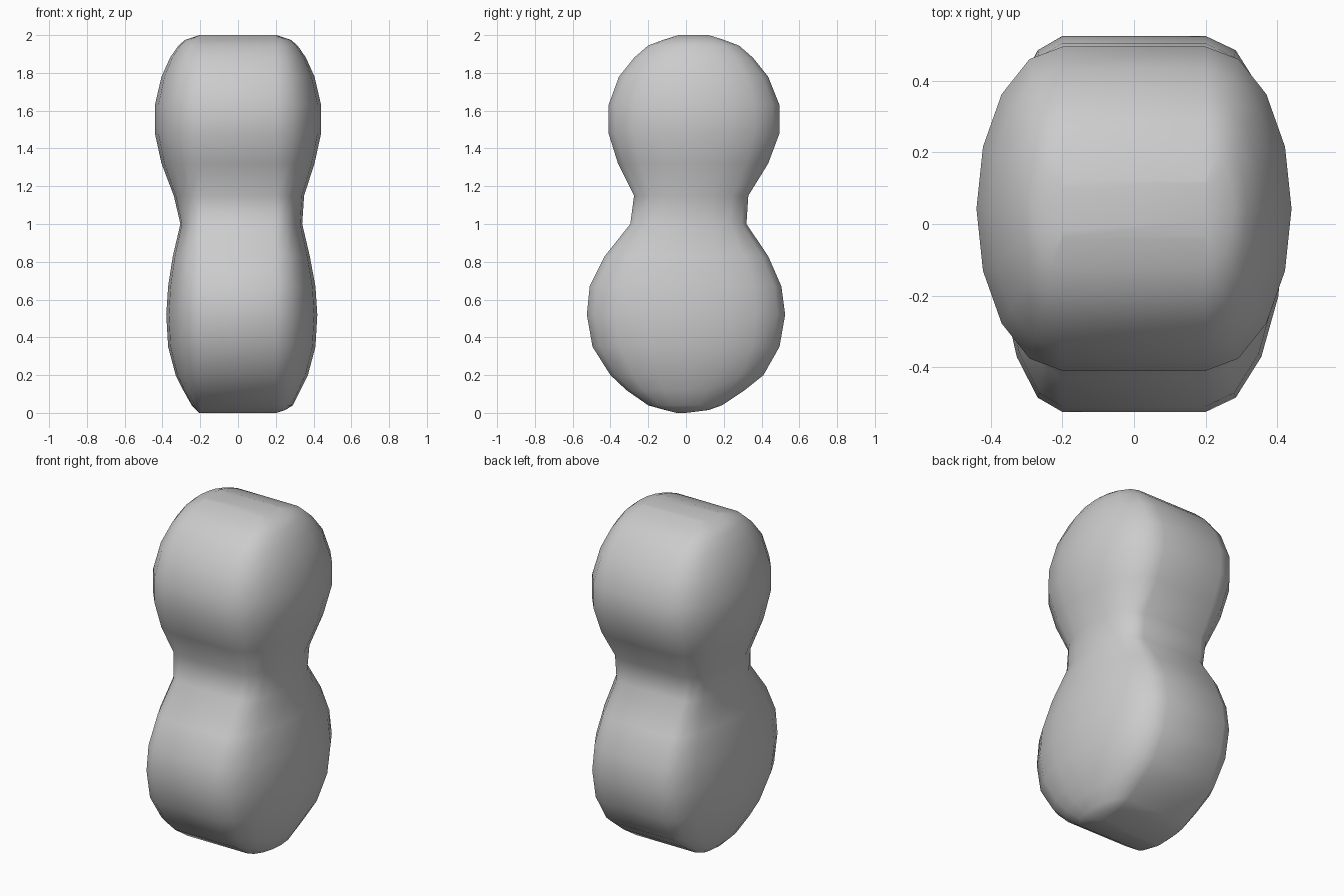
import bpy, bmesh, math

FLAT = 0.2   # half width of the straight band along x
STEPS = 8    # segments on each domed flank

# Horizontal sections: z, y front, y back, x left, x right
SECTIONS = [
    (0.0, -0.05, 0.0, 0.205, 0.205),
    (0.015, -0.11, 0.12, 0.22, 0.25),
    (0.04, -0.20, 0.19, 0.245, 0.29),
    (0.12, -0.315, 0.31, 0.29, 0.33),
    (0.20, -0.40, 0.41, 0.33, 0.37),
    (0.35, -0.495, 0.495, 0.37, 0.41),
    (0.52, -0.525, 0.525, 0.38, 0.42),
    (0.67, -0.51, 0.505, 0.37, 0.41),
    (0.83, -0.43, 0.435, 0.345, 0.38),
    (1.0, -0.295, 0.32, 0.305, 0.34),
    (1.15, -0.275, 0.33, 0.34, 0.35),
    (1.32, -0.36, 0.435, 0.405, 0.405),
    (1.48, -0.41, 0.495, 0.44, 0.44),
    (1.63, -0.41, 0.495, 0.44, 0.44),
    (1.78, -0.355, 0.435, 0.405, 0.405),
    (1.88, -0.275, 0.355, 0.36, 0.36),
    (1.945, -0.20, 0.28, 0.315, 0.315),
    (1.975, -0.12, 0.20, 0.28, 0.28),
    (2.0, -0.04, 0.12, 0.205, 0.205),
]


def section_ring(bm, z, y0, y1, left, right):
    """Two half ellipses joined by straight front and back edges."""
    mid, half = (y0 + y1) / 2, (y1 - y0) / 2
    ring = []
    for sign, width, start in ((1, right, -1), (-1, left, 1)):
        for i in range(STEPS + 1):
            a = math.pi * i / STEPS
            x = sign * (FLAT + (width - FLAT) * math.sin(a))
            ring.append(bm.verts.new((x, mid + start * half * math.cos(a), z)))
    return ring


# Two-lobed body lofted through the sections
bm = bmesh.new()
rings = [section_ring(bm, *s) for s in SECTIONS]
for low, high in zip(rings, rings[1:]):
    n = len(low)
    for i in range(n):
        j = (i + 1) % n
        bm.faces.new((low[i], low[j], high[j], high[i]))
bm.faces.new(rings[0][::-1])
bm.faces.new(rings[-1])
bmesh.ops.recalc_face_normals(bm, faces=bm.faces)
for f in bm.faces:
    f.smooth = True

mesh = bpy.data.meshes.new("two_lobed_body")
bm.to_mesh(mesh)
bm.free()
body = bpy.data.objects.new("two_lobed_body", mesh)
bpy.context.collection.objects.link(body)
